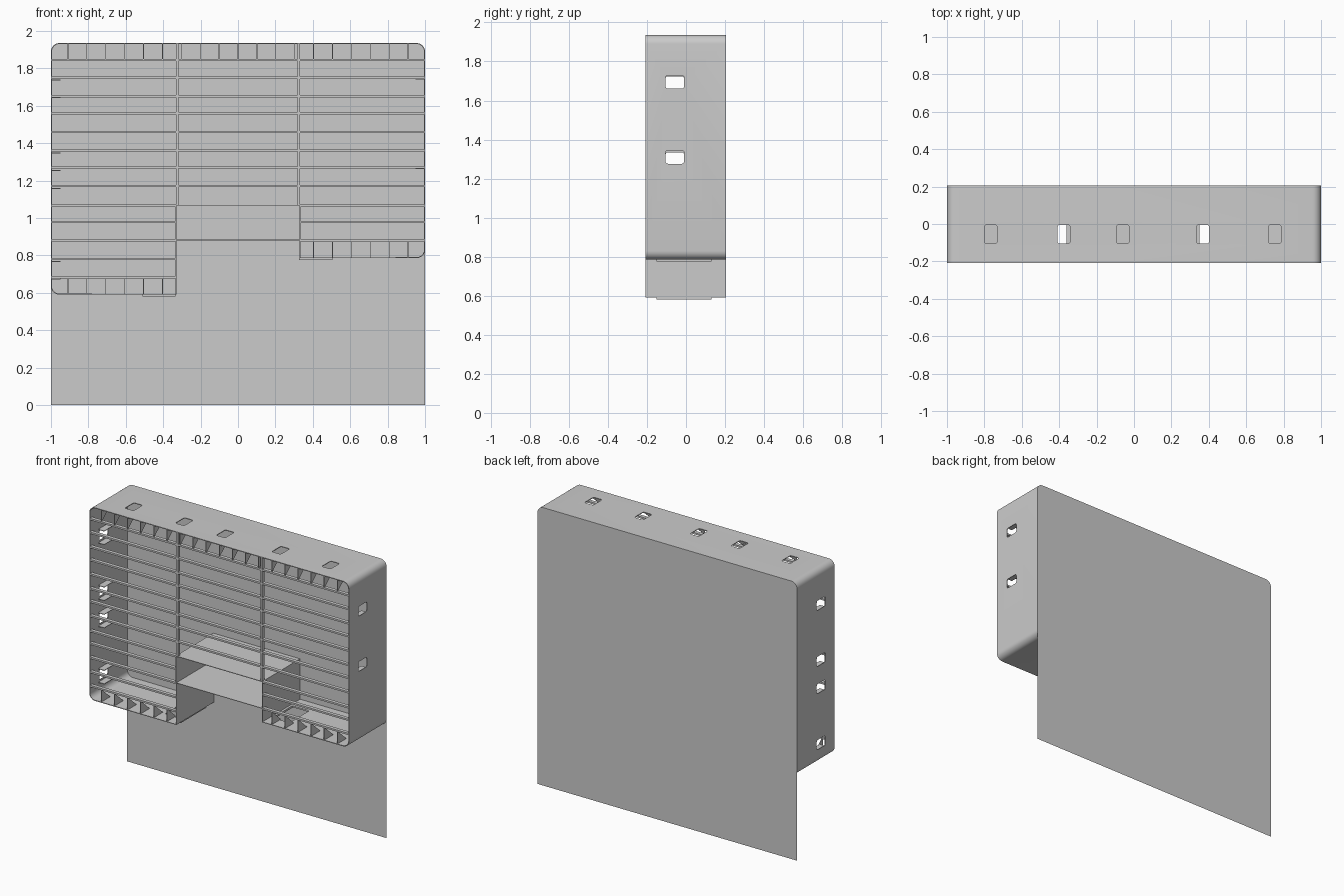
import bpy, bmesh, math

if "Cube" in bpy.data.objects:
    bpy.data.objects.remove(bpy.data.objects["Cube"])

YF, YB = -0.208, 0.206      # front and back of the cabinet
TOP, LOW_L, LOW_R = 1.935, 0.59, 0.785
NOTCH, FLOOR, SHELF = 0.33, 0.88, 1.07


def finish(name, bm):
    bmesh.ops.recalc_face_normals(bm, faces=bm.faces)
    me = bpy.data.meshes.new(name)
    bm.to_mesh(me)
    bm.free()
    ob = bpy.data.objects.new(name, me)
    bpy.context.collection.objects.link(ob)
    return ob


def add_box(bm, x0, x1, y0, y1, z0, z1):
    vs = bmesh.ops.create_cube(bm, size=1)["verts"]
    for v in vs:
        v.co = ((x0 + x1) / 2 + v.co.x * (x1 - x0),
                (y0 + y1) / 2 + v.co.y * (y1 - y0),
                (z0 + z1) / 2 + v.co.z * (z1 - z0))
    return vs


def boxes(name, items):
    bm = bmesh.new()
    for b in items:
        add_box(bm, *b)
    return finish(name, bm)


def corner(cx, cz, start, r=0.045, n=6):
    # quarter circle, clockwise in the xz plane
    return [(cx + r * math.cos(math.radians(start - 90 * i / n)),
             cz + r * math.sin(math.radians(start - 90 * i / n))) for i in range(n + 1)]


# cabinet outline, clockwise from lower left
R = 0.045
outline = (corner(-1 + R, LOW_L + R, 270) + corner(-1 + R, TOP - R, 180)
           + corner(1 - R, TOP - R, 90) + corner(1 - R, LOW_R + R, 0)
           + [(NOTCH, LOW_R), (NOTCH, FLOOR), (-NOTCH, FLOOR), (-NOTCH, LOW_L)])

# outer shell: outline swept from front to back
bm = bmesh.new()
front = [bm.verts.new((x, YF, z)) for x, z in outline]
back = [bm.verts.new((x, YB, z)) for x, z in outline]
n = len(outline)
for i in range(n):
    j = (i + 1) % n
    bm.faces.new((front[i], front[j], back[j], back[i]))
shell = finish("cabinet_shell", bm)
sol = shell.modifiers.new("wall", "SOLIDIFY")
sol.thickness = 0.005
sol.offset = -1

# hole cutters: cable ports in top and sides, openings in the two floors
top_x = (-0.765, -0.375, -0.06, 0.368, 0.752)
left_z = (1.69, 1.30, 1.11, 0.72)
right_z = (1.695, 1.31)
holes = [(x - 0.034, x + 0.034, -0.105, -0.005, TOP - 0.03, TOP + 0.03) for x in top_x]
holes += [(-1.03, -0.97, -0.105, -0.01, z - 0.034, z + 0.034) for z in left_z]
holes += [(0.97, 1.03, -0.105, -0.01, z - 0.034, z + 0.034) for z in right_z]
holes += [(-0.48, -0.36, -0.12, 0.10, LOW_L - 0.03, LOW_L + 0.03),
          (0.35, 0.48, -0.12, 0.10, LOW_R - 0.03, LOW_R + 0.03)]
bm = bmesh.new()
for h in holes:
    vs = add_box(bm, *h)
    axis = 0 if abs(h[0]) > 0.96 and abs(h[1]) > 0.96 else 2
    edges = {e for v in vs for e in v.link_edges
             if abs(e.verts[0].co[axis] - e.verts[1].co[axis]) > 0.05}
    bmesh.ops.bevel(bm, geom=list(edges), offset=0.012, segments=3, affect="EDGES", profile=0.5)
cutter = finish("hole_cutter", bm)
cutter.hide_render = True
cut = shell.modifiers.new("holes", "BOOLEAN")
cut.operation = "DIFFERENCE"
cut.solver = "EXACT"
cut.object = cutter

# bake the shell and drop the cutter
dg = bpy.context.evaluated_depsgraph_get()
shell.data = bpy.data.meshes.new_from_object(shell.evaluated_get(dg))
shell.modifiers.clear()
bpy.data.objects.remove(cutter)
bpy.context.view_layer.objects.active = shell
shell.select_set(True)
bpy.ops.object.shade_smooth_by_angle(angle=math.radians(30))

# back panel reaching down to the ground
bm = bmesh.new()
pts = [(-1, 0)] + corner(-1 + R, TOP - R, 180) + corner(1 - R, TOP - R, 90) + [(1, 0)]
bm.faces.new([bm.verts.new((x, YB, z)) for x, z in pts])
finish("back_panel", bm)

# cubby above the notch: top shelf and two cheeks
boxes("cubby", [(-NOTCH, NOTCH, YF, YB, SHELF - 0.004, SHELF),
                (-NOTCH - 0.004, -NOTCH, YF, YB, FLOOR, SHELF),
                (NOTCH, NOTCH + 0.004, YF, YB, FLOOR, SHELF)])

# horizontal slats across the open front
T, Y0, Y1 = 0.006, YF, YF + 0.025
slats = [(-0.995, 0.995, Y0, Y1, z - T, z + T)
         for z in (1.845, 1.75, 1.65, 1.56, 1.46, 1.36, 1.27, 1.17)]
slats += [(-0.995, -NOTCH, Y0, Y1, z - T, z + T) for z in (1.065, 0.978, 0.88, 0.78, 0.683)]
slats += [(NOTCH, 0.995, Y0, Y1, z - T, z + T) for z in (1.065, 0.978, 0.88)]
boxes("front_slats", slats)

# upright bars either side of the middle bay
boxes("front_uprights", [(s * 0.325 - 0.007, s * 0.325 + 0.007, Y0, Y1, SHELF, TOP - 0.004)
                         for s in (-1, 1)])

# triangular gussets between the outer slats and the top and floors
bm = bmesh.new()


def gusset(x, wall_z, slat_z, depth=0.1, t=0.002):
    tri = ((YF, wall_z), (YF + depth, wall_z), (YF, slat_z))
    a = [bm.verts.new((x - t, y, z)) for y, z in tri]
    b = [bm.verts.new((x + t, y, z)) for y, z in tri]
    bm.faces.new(a)
    bm.faces.new(b[::-1])
    for i in range(3):
        j = (i + 1) % 3
        bm.faces.new((a[i], b[i], b[j], a[j]))


for i in range(-9, 10):
    x = i * 0.101
    gusset(x, TOP - 0.004, 1.845)
    if x < -NOTCH:
        gusset(x, LOW_L + 0.004, 0.683)
    if x > NOTCH:
        gusset(x, LOW_R + 0.004, 0.88)
finish("gussets", bm)

# short ledges above and below each side port
ledges = []
for s, zs in ((-1, left_z), (1, right_z)):
    for z in zs:
        for d in (-0.047, 0.047):
            ledges.append((min(s * 0.995, s * 0.95), max(s * 0.995, s * 0.95),
                           -0.115, 0.0, z + d - 0.002, z + d + 0.002))
boxes("port_ledges", ledges)


# thin raised rims round the openings under the floors
def rim(x0, x1, z):
    y0, y1, w, h = -0.15, 0.13, 0.025, 0.01
    return [(x0, x1, y0, y0 + w, z - h, z), (x0, x1, y1 - w, y1, z - h, z),
            (x0, x0 + w, y0 + w, y1 - w, z - h, z), (x1 - w, x1, y0 + w, y1 - w, z - h, z)]


boxes("floor_rims", rim(-0.51, -0.335, LOW_L) + rim(0.325, 0.505, LOW_R))
